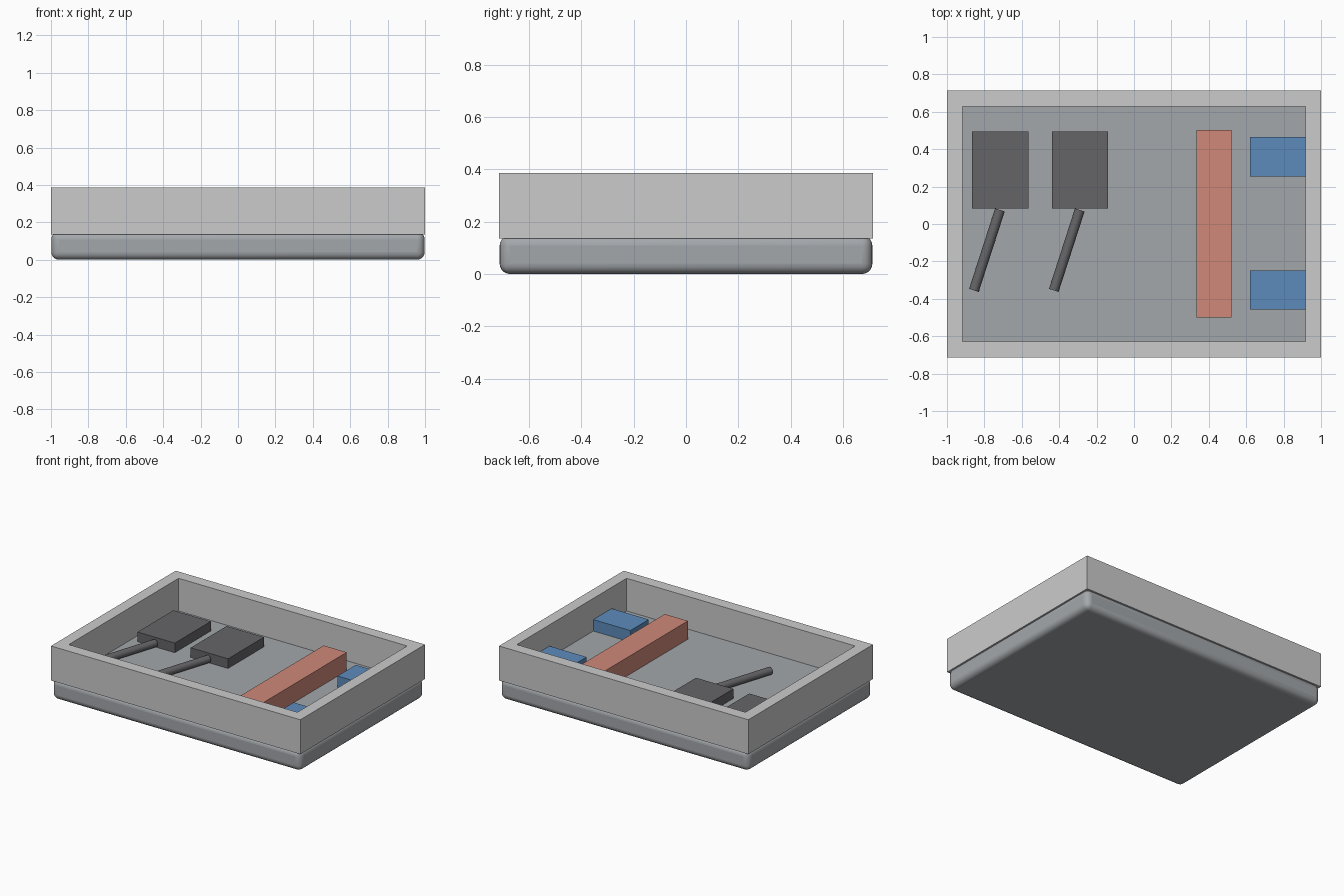
import bpy
from mathutils import Vector

if "Cube" in bpy.data.objects:
    bpy.data.objects.remove(bpy.data.objects["Cube"])


def paint(obj, name, rgb):
    mat = bpy.data.materials.get(name) or bpy.data.materials.new(name)
    mat.diffuse_color = (*rgb, 1)
    mat.use_nodes = True
    mat.node_tree.nodes["Principled BSDF"].inputs["Base Color"].default_value = mat.diffuse_color
    obj.data.materials.append(mat)


def box(name, x, y, z):
    bpy.ops.mesh.primitive_cube_add(size=1)
    obj = bpy.context.object
    obj.name = name
    obj.location = [(a + b) / 2 for a, b in (x, y, z)]
    obj.scale = [b - a for a, b in (x, y, z)]
    bpy.ops.object.transform_apply(location=True, rotation=False, scale=True)
    return obj


# Rounded base tray
base = box("base", (-0.998, 0.998), (-0.712, 0.712), (0, 0.148))
bevel = base.modifiers.new("rounding", "BEVEL")
bevel.width = 0.04
bevel.segments = 5
bpy.ops.object.shade_smooth_by_angle()
paint(base, "base_grey", (0.37, 0.39, 0.41))

# Rectangular wall ring standing on the base
OUTER, INNER = (1.0, 0.714), (0.917, 0.629)
Z0, Z1 = 0.135, 0.385
SIGNS = [(-1, -1), (1, -1), (1, 1), (-1, 1)]
verts = [(sx * w, sy * d, z) for w, d in (OUTER, INNER)
         for z in (Z0, Z1) for sx, sy in SIGNS]
faces = []
for i in range(4):
    j = (i + 1) % 4
    faces += [(i, j, 4 + j, 4 + i), (8 + j, 8 + i, 12 + i, 12 + j),
              (4 + i, 4 + j, 12 + j, 12 + i), (j, i, 8 + i, 8 + j)]
mesh = bpy.data.meshes.new("wall_frame")
mesh.from_pydata(verts, [], faces)
bpy.context.collection.objects.link(bpy.data.objects.new("wall_frame", mesh))

# Two dark blocks, each with a slanted rod
DARK = (0.13, 0.13, 0.14)
for n, x in enumerate((-0.865, -0.438), 1):
    block = box(f"block_{n}", (x, x + 0.3), (0.083, 0.495), (0.14, 0.218))
    paint(block, "dark_grey", DARK)
    a, b = Vector((x + 0.148, 0.075, 0.18)), Vector((x + 0.009, -0.355, 0.18))
    bpy.ops.mesh.primitive_cylinder_add(
        vertices=16, radius=0.027, depth=(b - a).length, location=(a + b) / 2,
        rotation=(b - a).to_track_quat("Z", "Y").to_euler())
    rod = bpy.context.object
    rod.name = f"rod_{n}"
    bpy.ops.object.shade_smooth_by_angle()
    paint(rod, "dark_grey", DARK)

# Long red bar
bar = box("long_bar", (0.335, 0.52), (-0.5, 0.503), (0.14, 0.281))
paint(bar, "red", (0.62, 0.25, 0.19))

# Two blue blocks against the right wall
for n, y in enumerate((-0.458, 0.254), 1):
    port = box(f"side_port_{n}", (0.62, 0.922), (y, y + 0.21), (0.14, 0.231))
    paint(port, "blue", (0.11, 0.26, 0.5))
